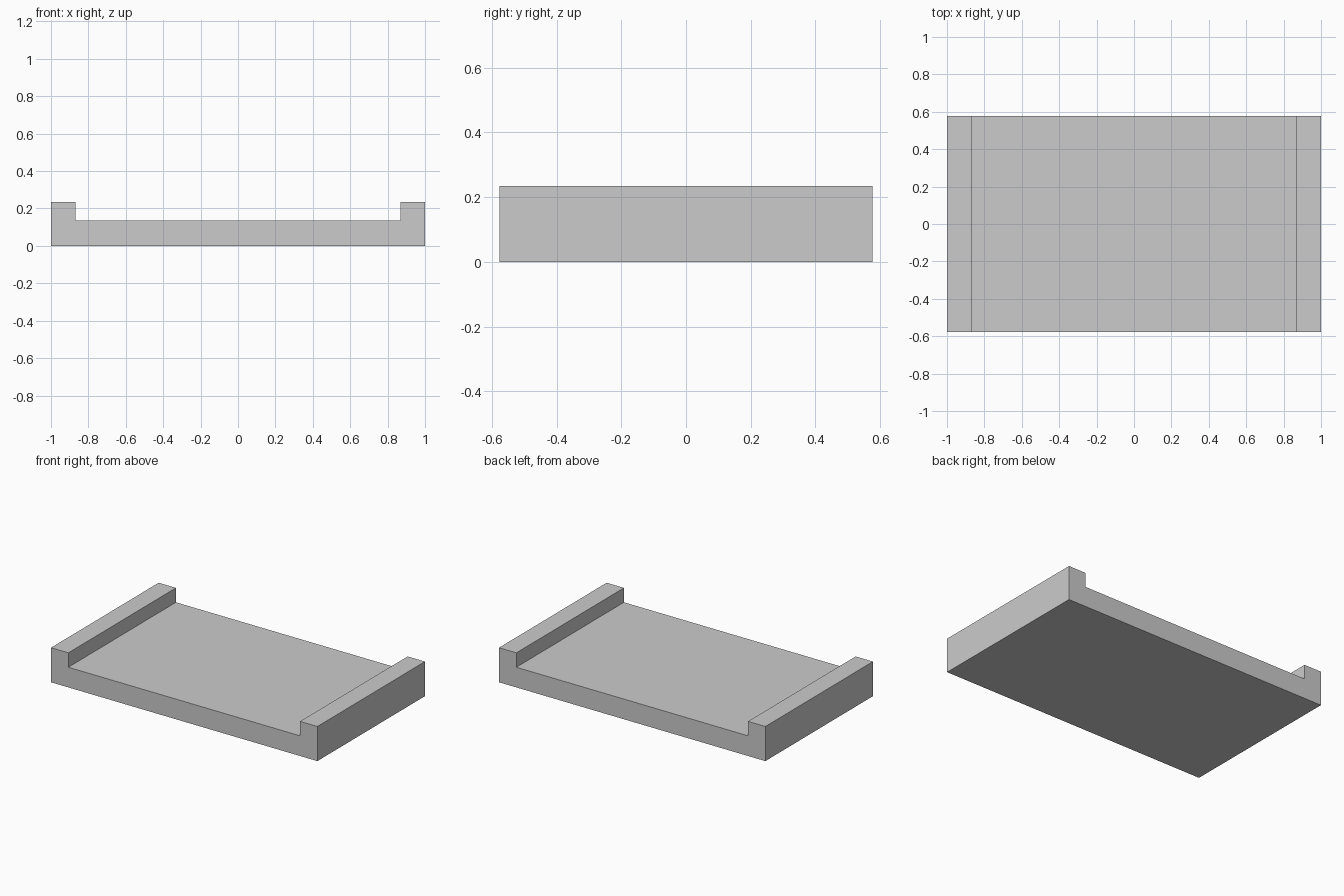
import bpy, bmesh

if "Cube" in bpy.data.objects:
    bpy.data.objects.remove(bpy.data.objects["Cube"])

HALF_W, HALF_D = 1.0, 0.577
INNER_W, FLOOR_Z, TOP_Z = 0.87, 0.137, 0.235

# Tray: channel-shaped profile with two raised side rails
half = [(HALF_W, 0), (HALF_W, TOP_Z), (INNER_W, TOP_Z), (INNER_W, FLOOR_Z)]
profile = half + [(-x, z) for x, z in reversed(half)]

bm = bmesh.new()
face = bm.faces.new([bm.verts.new((x, -HALF_D, z)) for x, z in profile])

# Extrude the profile front to back
result = bmesh.ops.extrude_face_region(bm, geom=[face], use_keep_orig=True)
back = [g for g in result["geom"] if isinstance(g, bmesh.types.BMVert)]
bmesh.ops.translate(bm, verts=back, vec=(0, 2 * HALF_D, 0))
bmesh.ops.recalc_face_normals(bm, faces=bm.faces[:])

mesh = bpy.data.meshes.new("railed_tray")
bm.to_mesh(mesh)
bm.free()
bpy.context.collection.objects.link(bpy.data.objects.new("railed_tray", mesh))
